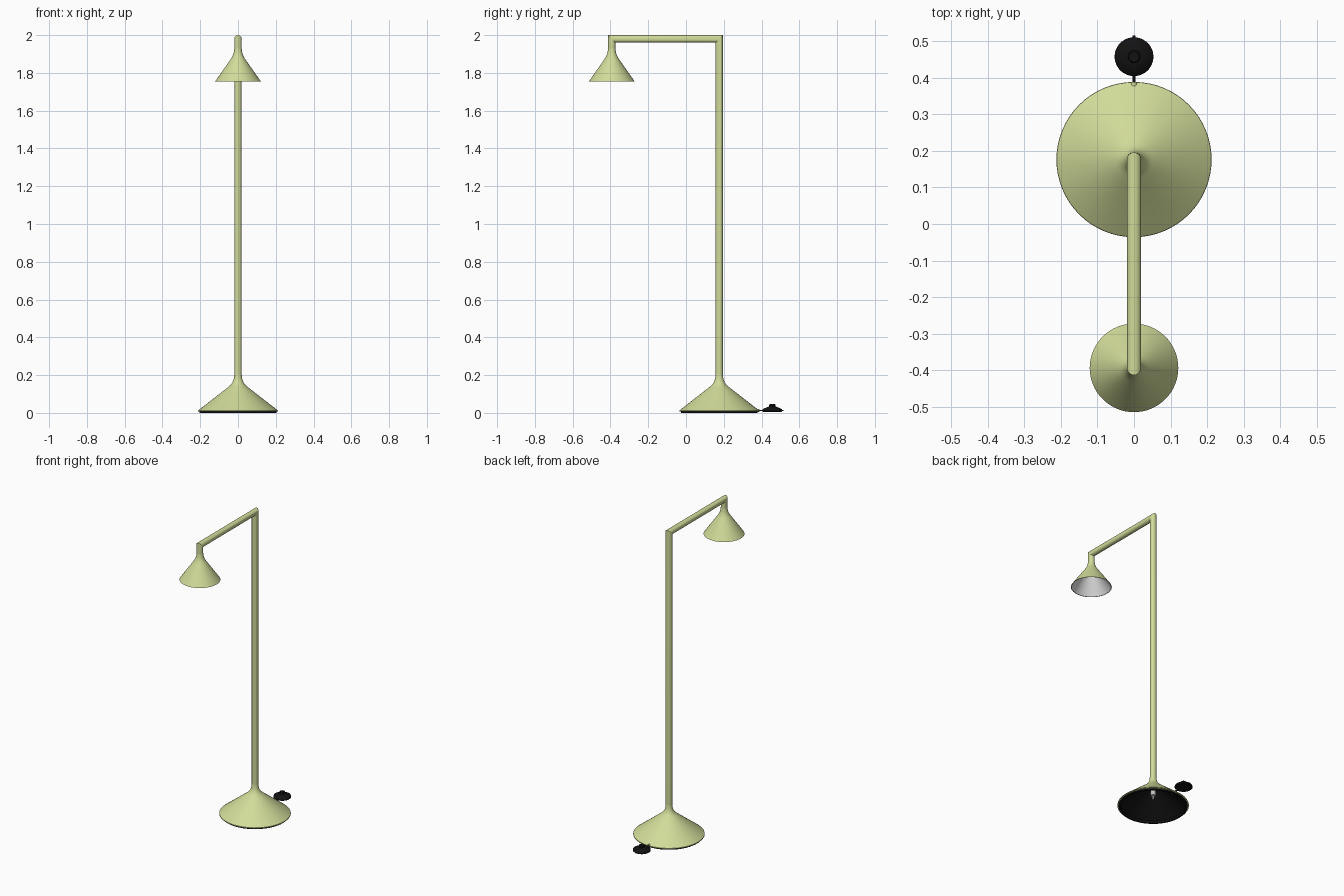
import bpy, math

if "Cube" in bpy.data.objects:
    bpy.data.objects.remove(bpy.data.objects["Cube"])

BASE_Y, SHADE_Y = 0.176, -0.393
TUBE_R, ARM_Z = 0.0195, 1.98


def material(name, rgb):
    m = bpy.data.materials.new(name)
    m.diffuse_color = (*rgb, 1)
    m.use_nodes = True
    m.node_tree.nodes["Principled BSDF"].inputs["Base Color"].default_value = m.diffuse_color
    return m


GREEN = material("pale_green", (0.64, 0.71, 0.32))
BLACK = material("black", (0.006, 0.006, 0.006))
WHITE = material("white", (0.8, 0.8, 0.8))
STEEL = material("steel", (0.55, 0.55, 0.55))


def loft(name, rings, mat, caps=False, angle=35):
    """Skin a list of equal-length point rings."""
    n = len(rings[0])
    verts = [p for r in rings for p in r]
    faces = []
    for k in range(len(rings) - 1):
        for i in range(n):
            j = (i + 1) % n
            faces.append((k * n + i, k * n + j, (k + 1) * n + j, (k + 1) * n + i))
    if caps:
        faces.append(tuple(reversed(range(n))))
        faces.append(tuple(range(len(verts) - n, len(verts))))
    me = bpy.data.meshes.new(name)
    me.from_pydata(verts, [], faces)
    me.materials.append(mat)
    ob = bpy.data.objects.new(name, me)
    bpy.context.collection.objects.link(ob)
    bpy.context.view_layer.objects.active = ob
    ob.select_set(True)
    bpy.ops.object.shade_smooth_by_angle(angle=math.radians(angle))
    ob.select_set(False)
    return ob


def circle(n):
    return [(math.cos(2 * math.pi * i / n), math.sin(2 * math.pi * i / n)) for i in range(n)]


def lathe(name, profile, y, mat, caps=False, n=64):
    """Revolve (radius, z) points about a vertical axis at the given y."""
    return loft(name, [[(r * c, y + r * s, z) for c, s in circle(n)] for r, z in profile], mat, caps)


def rod_y(name, r, y0, y1, z, mat, n=16):
    """Cylinder lying along y."""
    return loft(name, [[(r * c, y, z + r * s) for c, s in circle(n)] for y in (y1, y0)], mat, True)


# Stand: pole, arm and drop swept as one tube with mitred corners
t = [(TUBE_R * c, TUBE_R * s) for c, s in circle(32)]
loft("pole_and_arm", [
    [(x, BASE_Y + d, 0.19) for x, d in t],
    [(x, BASE_Y + d, ARM_Z + d) for x, d in t],
    [(x, SHADE_Y - d, ARM_Z + d) for x, d in t],
    [(x, SHADE_Y - d, 1.92) for x, d in t],
], GREEN)

# Conical base: green outside, hollow black inside
base = [(0.204, 0.007), (0.212, 0.009), (0.211, 0.013), (0.050, 0.138), (0.040, 0.147),
        (0.031, 0.158), (0.025, 0.171), (0.021, 0.186), (TUBE_R, 0.205)]
lathe("base", base, BASE_Y, GREEN)
lathe("base_lining", [(0.001, 0.130), (0.045, 0.130), (0.204, 0.007)], BASE_Y, BLACK)
lathe("base_foot_ring", [(0.192, 0.014), (0.192, 0.0), (0.203, 0.0), (0.204, 0.008)], BASE_Y, BLACK)
lathe("base_bolt", [(0.006, 0.05), (0.006, 0.075), (0.016, 0.075), (0.016, 0.131)],
      BASE_Y, STEEL, True, 16)

# Lamp shade: green outside, white inside
shade = [(0.118, 1.755), (0.121, 1.755), (0.039, 1.872), (0.032, 1.883),
         (0.026, 1.896), (0.022, 1.910), (TUBE_R, 1.928)]
lathe("shade", shade, SHADE_Y, GREEN)
lathe("shade_lining", [(0.001, 1.875), (0.034, 1.872), (0.118, 1.755)], SHADE_Y, WHITE)

# Cable, its grommet and the foot switch
rod_y("cable_grommet", 0.008, 0.352, 0.388, 0.013, GREEN)
rod_y("cable", 0.0035, 0.34, 0.515, 0.013, BLACK)
lathe("foot_switch", [(0.049, 0.006), (0.053, 0.010), (0.053, 0.015), (0.050, 0.020),
                      (0.024, 0.032), (0.019, 0.033)], 0.457, BLACK, True, 48)
lathe("switch_button", [(0.017, 0.030), (0.017, 0.042), (0.014, 0.046)], 0.457, BLACK, True, 32)
